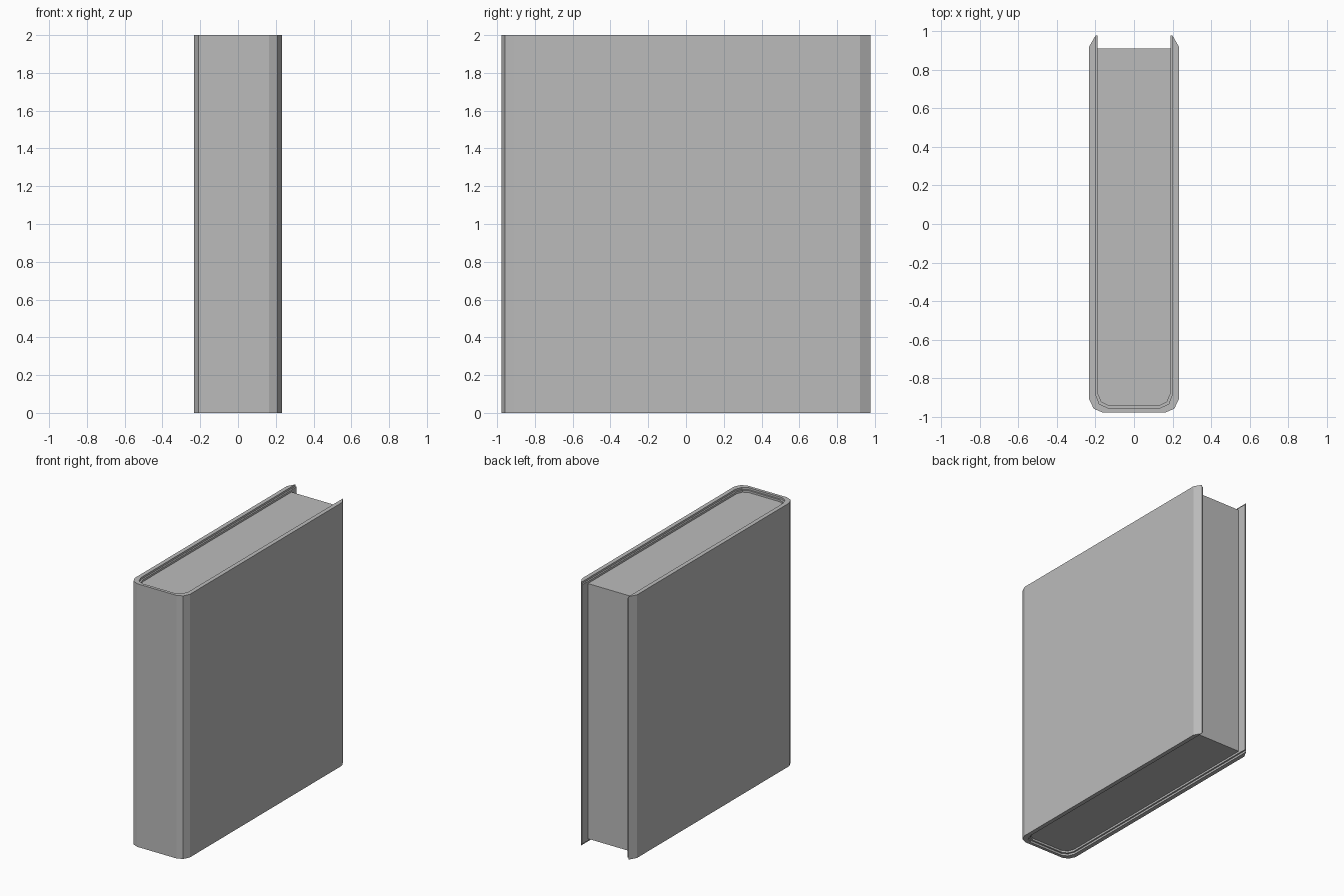
import bpy
import bmesh

cube = bpy.data.objects.get("Cube")
if cube:
    bpy.data.objects.remove(cube, do_unlink=True)

grey = bpy.data.materials.new("plain grey")
grey.use_nodes = True
colour = (0.5, 0.5, 0.5, 1)
grey.diffuse_color = colour
grey.node_tree.nodes["Principled BSDF"].inputs["Base Color"].default_value = colour


def mirror(half):
    """Close a right-hand half outline into a full one across x = 0."""
    return half + [(-x, y) for x, y in reversed(half)]


def extrude(name, outline, bottom, top):
    """Raise a flat outline into a solid between two heights."""
    bm = bmesh.new()
    face = bm.faces.new([bm.verts.new((x, y, bottom)) for x, y in outline])
    raised = bmesh.ops.extrude_face_region(bm, geom=[face])["geom"]
    for v in raised:
        if isinstance(v, bmesh.types.BMVert):
            v.co.z = top
    bmesh.ops.recalc_face_normals(bm, faces=bm.faces)
    mesh = bpy.data.meshes.new(name)
    bm.to_mesh(mesh)
    bm.free()
    mesh.materials.append(grey)
    obj = bpy.data.objects.new(name, mesh)
    bpy.context.collection.objects.link(obj)
    return obj


# Half outlines run from the fore edge round to the spine
outer = [(0.2, 0.976), (0.232, 0.92), (0.232, -0.91), (0.209, -0.957), (0.165, -0.976)]
middle = [(0.2, 0.976), (0.2, -0.88), (0.18, -0.932), (0.137, -0.953)]
inner = [(0.19, 0.976), (0.188, 0.91), (0.188, -0.876), (0.17, -0.92), (0.13, -0.94)]
pages = [(0.188, 0.91)] + inner[2:]

# Hard cover wrapping both sides and the spine
extrude("cover", mirror(outer) + mirror(middle)[::-1], 0, 2)

# Thin lining stepped in from the cover rim
extrude("cover_lining", mirror(middle) + mirror(inner)[::-1], 0.015, 1.985)

# Page block recessed inside the cover
extrude("page_block", mirror(pages), 0.03, 1.97)
